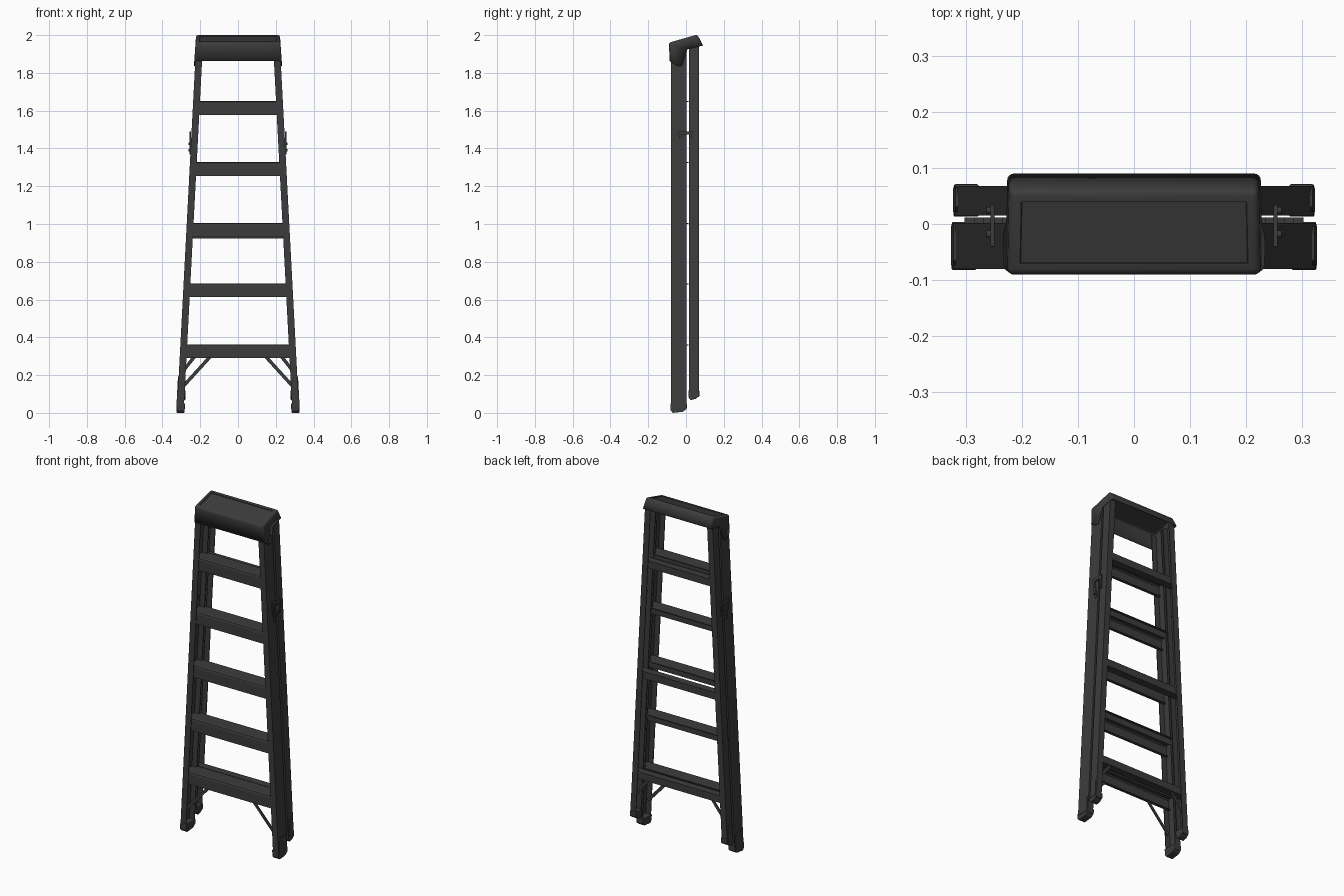
import bpy, bmesh, math
from mathutils import Vector

if "Cube" in bpy.data.objects:
    bpy.data.objects.remove(bpy.data.objects["Cube"])

mat = bpy.data.materials.new("dark_grey")
mat.diffuse_color = (0.045, 0.045, 0.045, 1)
mat.use_nodes = True
mat.node_tree.nodes["Principled BSDF"].inputs["Base Color"].default_value = mat.diffuse_color


def outer(z):
    """Outside x of the leaning rails at height z."""
    return 0.324 - 0.0525 * z


def finish(name, bm, bevel=0.0):
    bmesh.ops.recalc_face_normals(bm, faces=bm.faces)
    me = bpy.data.meshes.new(name)
    bm.to_mesh(me)
    bm.free()
    me.materials.append(mat)
    ob = bpy.data.objects.new(name, me)
    bpy.context.collection.objects.link(ob)
    if bevel:
        m = ob.modifiers.new("bevel", 'BEVEL')
        m.width = bevel
        m.segments = 2
    return ob


def loft(name, a, b, bevel=0.0):
    """Solid between two matching closed outlines."""
    bm = bmesh.new()
    va = [bm.verts.new(p) for p in a]
    vb = [bm.verts.new(p) for p in b]
    n = len(a)
    bm.faces.new(va)
    bm.faces.new(vb[::-1])
    for i in range(n):
        bm.faces.new((va[i], va[(i + 1) % n], vb[(i + 1) % n], vb[i]))
    return finish(name, bm, bevel)


def prism(name, prof, xa, xb, bevel=0.0):
    """Side outline (y, z) stretched between x = xa(z) and x = xb(z)."""
    return loft(name, [(xa(z), y, z) for y, z in prof],
                [(xb(z), y, z) for y, z in prof], bevel)


def across(name, prof, gap=0.003):
    return prism(name, prof, lambda z: outer(z) - gap, lambda z: gap - outer(z))


def channel_rail(name, s, y0, y1, z0, z1, w=0.036, t=0.004):
    prof = [(0, y0), (0, y1), (w, y1), (w, y1 - t), (t, y1 - t),
            (t, y0 + t), (w, y0 + t), (w, y0)]
    ring = lambda z: [(s * (outer(z) - x), y, z) for x, y in prof]
    loft(name, ring(z0), ring(z1))


def bar(name, p, q, w, thick):
    """Flat bar from p to q; width w across the run, thickness vector given."""
    p, q, t = Vector(p), Vector(q), Vector(thick)
    side = (q - p).cross(t).normalized() * w / 2
    ring = lambda c: [c + side + t, c - side + t, c - side - t, c + side - t]
    loft(name, ring(p), ring(q))


for s, tag in ((1, "right"), (-1, "left")):
    # rails
    channel_rail("front_rail_" + tag, s, -0.08, 0.002, 0.02, 1.945)
    channel_rail("rear_rail_" + tag, s, 0.015, 0.068, 0.085, 1.95)

    # feet: a rubber pad plus a thin boot plate on the outside
    for nm, y0, y1, z0 in (("front", -0.082, 0.004, 0.0), ("rear", 0.013, 0.071, 0.068)):
        pad = [(y0, z0 + 0.05), (y0, z0 + 0.014), (y0 + 0.012, z0),
               (y1 - 0.02, z0 + 0.006), (y1, z0 + 0.022), (y1, z0 + 0.05)]
        prism(f"{nm}_foot_{tag}", pad, lambda z: s * (outer(z) + 0.002),
              lambda z: s * (outer(z) - 0.041), 0.003)
        plate = [(y0 + 0.008, z0 + 0.03), (y1 - 0.008, z0 + 0.03),
                 (y1 - 0.008, z0 + 0.11), (y1 - 0.018, z0 + 0.125),
                 (y0 + 0.018, z0 + 0.125), (y0 + 0.008, z0 + 0.11)]
        prism(f"{nm}_boot_{tag}", plate, lambda z: s * (outer(z) + 0.004),
              lambda z: s * (outer(z) - 0.001))

    # diagonal braces under the lowest step
    bar("front_brace_" + tag, (s * 0.145, -0.066, 0.30), (s * 0.295, -0.066, 0.135),
        0.018, (0, 0.002, 0))
    bar("rear_brace_" + tag, (s * 0.205, 0.055, 0.33), (s * 0.30, 0.055, 0.21),
        0.018, (0, 0.002, 0))

    # folded spreader on the outside of the rails
    x = s * 0.252
    t = (0.0035, 0, 0)
    bar("spreader_link_" + tag, (x, -0.04, 1.482), (x, 0.034, 1.482), 0.018, t)
    bar("spreader_front_arm_" + tag, (x, -0.034, 1.485), (x, -0.014, 1.37), 0.015, t)
    bar("spreader_rear_arm_" + tag, (x, 0.026, 1.485), (x, 0.024, 1.41), 0.014, t)
    for y, z in ((-0.018, 1.39), (0.024, 1.425)):
        bpy.ops.mesh.primitive_cylinder_add(vertices=12, radius=0.006, depth=0.022,
                                            location=(x, y, z), rotation=(0, math.pi / 2, 0))
        pin = bpy.context.object
        pin.name = "spreader_pin_" + tag
        pin.data.materials.append(mat)

# steps: treads with a deep front lip and a shallow rear lip
for i, z in enumerate((0.363, 0.685, 1.005, 1.327, 1.65)):
    across(f"step_{i + 1}", [
        (-0.076, z - 0.072), (-0.076, z - 0.012), (-0.073, z - 0.003), (-0.066, z),
        (0.012, z), (0.012, z - 0.005), (0.0, z - 0.005), (0.0, z - 0.04),
        (-0.004, z - 0.04), (-0.004, z - 0.005), (-0.066, z - 0.005),
        (-0.072, z - 0.012), (-0.072, z - 0.068), (-0.06, z - 0.068), (-0.06, z - 0.072)])

# rear cross bars
for i, z in enumerate((0.36, 0.965, 1.63)):
    across(f"rear_bar_{i + 1}", [
        (0.02, z), (0.064, z), (0.064, z - 0.042), (0.02, z - 0.042),
        (0.02, z - 0.038), (0.06, z - 0.038), (0.06, z - 0.004), (0.02, z - 0.004)])

# top cap: open-bottomed shell with side skirts, rounded edges and a sunken tray
prof = [(-0.086, 1.862), (-0.091, 1.96), (0.06, 2.003), (0.09, 1.945),
        (0.008, 1.926), (-0.022, 1.837), (-0.046, 1.837)]
half = lambda z: 0.222 + (2.0 - z) * 0.07
bm = bmesh.new()
R = [bm.verts.new((half(z), y, z)) for y, z in prof]
L = [bm.verts.new((-half(z), y, z)) for y, z in prof]
bm.faces.new(R)
bm.faces.new(L[::-1])
for i in range(3):
    bm.faces.new((R[i], R[i + 1], L[i + 1], L[i]))
bmesh.ops.recalc_face_normals(bm, faces=bm.faces)
bmesh.ops.bevel(bm, geom=[e for e in bm.edges if len(e.link_faces) == 2],
                offset=0.012, segments=4, profile=0.5, affect='EDGES')
top = max(bm.faces, key=lambda f: f.calc_area() * f.normal.z)
if top.normal.z < 0:
    bmesh.ops.reverse_faces(bm, faces=bm.faces)
bmesh.ops.inset_region(bm, faces=[top], thickness=0.013)
bmesh.ops.inset_region(bm, faces=[top], thickness=0.002, depth=-0.004)
cap = finish("top_cap", bm)
sol = cap.modifiers.new("shell", 'SOLIDIFY')
sol.thickness = 0.005
sol.offset = -1
bpy.ops.object.select_all(action='DESELECT')
cap.select_set(True)
bpy.context.view_layer.objects.active = cap
bpy.ops.object.shade_smooth_by_angle(angle=math.radians(35))
